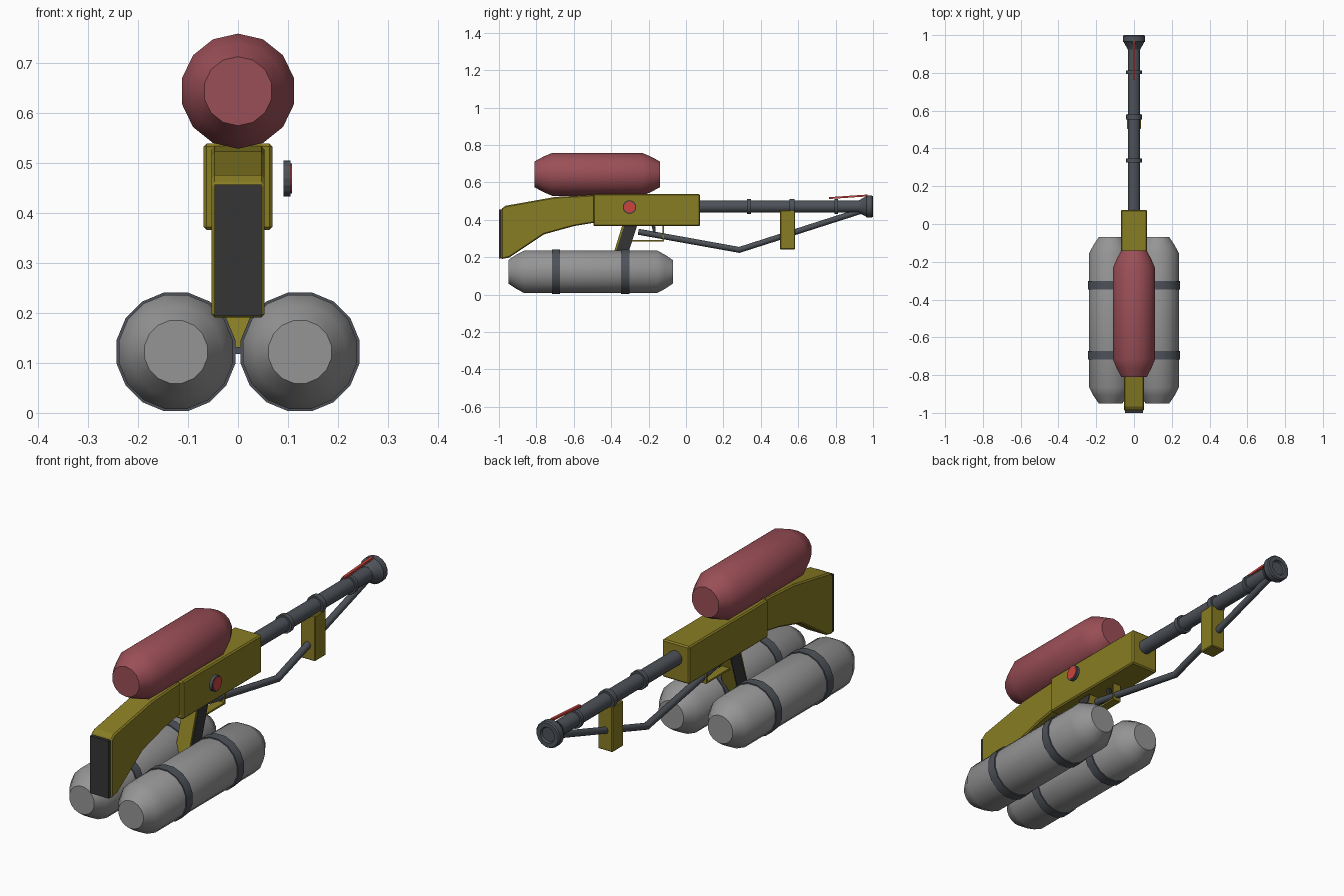
import bpy, bmesh, math
from mathutils import Vector

if "Cube" in bpy.data.objects:
    bpy.data.objects.remove(bpy.data.objects["Cube"])


def material(name, rgb):
    m = bpy.data.materials.new(name)
    m.diffuse_color = (*rgb, 1)
    m.use_nodes = True
    m.node_tree.nodes["Principled BSDF"].inputs["Base Color"].default_value = m.diffuse_color
    return m


OLIVE = material("olive", (0.25, 0.205, 0.017))
RED = material("tank red", (0.33, 0.078, 0.095))
GREY = material("light grey", (0.30, 0.30, 0.30))
METAL = material("gunmetal", (0.075, 0.085, 0.10))
DARK = material("dark rubber", (0.036, 0.036, 0.036))
BRIGHT = material("bright red", (0.60, 0.055, 0.045))


def finish(name, bm, mat, bevel=0, smooth=False):
    bmesh.ops.recalc_face_normals(bm, faces=bm.faces)
    me = bpy.data.meshes.new(name)
    bm.to_mesh(me)
    bm.free()
    me.materials.append(mat)
    ob = bpy.data.objects.new(name, me)
    bpy.context.collection.objects.link(ob)
    if bevel:
        mod = ob.modifiers.new("bevel", 'BEVEL')
        mod.width, mod.segments = bevel, 1
    if smooth:
        bpy.ops.object.select_all(action='DESELECT')
        ob.select_set(True)
        bpy.context.view_layer.objects.active = ob
        bpy.ops.object.shade_smooth_by_angle(angle=math.radians(36))
    return ob


def lathe(name, profile, x, z, mat, sides=16, turn=0.5):
    """Revolve (y, radius) pairs around a line parallel to y."""
    bm = bmesh.new()
    rings = []
    for y, r in profile:
        angles = [2 * math.pi * (i + turn) / sides for i in range(sides)]
        rings.append([bm.verts.new((x + r * math.cos(a), y, z + r * math.sin(a))) for a in angles])
    for a, b in zip(rings, rings[1:]):
        for i in range(sides):
            j = (i + 1) % sides
            bm.faces.new((a[i], a[j], b[j], b[i]))
    bm.faces.new(rings[0])
    bm.faces.new(rings[-1])
    return finish(name, bm, mat, smooth=True)


def slab(name, outline, x0, x1, mat, bevel=0):
    """Extrude a (y, z) outline across x."""
    bm = bmesh.new()
    f = bm.faces.new([bm.verts.new((x0, y, z)) for y, z in outline])
    ext = bmesh.ops.extrude_face_region(bm, geom=[f])
    verts = [v for v in ext["geom"] if isinstance(v, bmesh.types.BMVert)]
    bmesh.ops.translate(bm, vec=(x1 - x0, 0, 0), verts=verts)
    return finish(name, bm, mat, bevel)


def box(name, y0, y1, z0, z1, half, mat, bevel=0):
    return slab(name, [(y0, z0), (y1, z0), (y1, z1), (y0, z1)], -half, half, mat, bevel)


def tank(name, y0, y1, r_end, r, cap, x, z, mat, sides):
    prof = [(y0, r_end), (y0 + cap * 0.5, r_end + (r - r_end) * 0.56), (y0 + cap, r)]
    mirrored = [(y0 + y1 - y, q) for y, q in reversed(prof)]
    return lathe(name, prof + mirrored, x, z, mat, sides)


# Receiver, stock and butt pad
box("receiver", -0.495, 0.075, 0.366, 0.538, 0.069, OLIVE, 0.006)
slab("stock", [(-0.988, 0.458), (-0.965, 0.475), (-0.70, 0.522), (-0.48, 0.534), (-0.48, 0.386),
               (-0.60, 0.366), (-0.76, 0.322), (-0.945, 0.198), (-0.988, 0.190)],
     -0.053, 0.053, OLIVE, 0.006)
box("butt_pad", -1.0, -0.98, 0.194, 0.456, 0.047, DARK)

# Top tank
tank("top_tank", -0.81, -0.14, 0.069, 0.115, 0.095, 0, 0.643, RED, 14)

# Lower twin tanks with straps
for side, s in (("left", -1), ("right", 1)):
    tank(side + "_tank", -0.95, -0.07, 0.064, 0.116, 0.085, s * 0.124, 0.122, GREY, 16)
    for k, y in enumerate((-0.695, -0.325)):
        lathe(f"{side}_strap_{k}", [(y - 0.022, 0.121), (y + 0.022, 0.121)], s * 0.124, 0.122, METAL)
for k, y in enumerate((-0.695, -0.325)):
    box(f"strap_link_{k}", y - 0.022, y + 0.022, 0.118, 0.132, 0.012, METAL)

# Pistol grip with dark side panels
slab("grip", [(-0.338, 0.38), (-0.258, 0.38), (-0.338, 0.13), (-0.415, 0.13)], -0.034, 0.034, OLIVE)
for side, s in (("left", -1), ("right", 1)):
    slab(side + "_grip_panel", [(-0.330, 0.367), (-0.262, 0.367), (-0.336, 0.14), (-0.404, 0.14)],
         s * 0.032, s * 0.038, DARK)

# Trigger and its guard
box("guard_bottom", -0.36, -0.118, 0.283, 0.291, 0.02, OLIVE)
box("guard_front", -0.126, -0.118, 0.287, 0.37, 0.02, OLIVE)
slab("trigger", [(-0.185, 0.37), (-0.165, 0.37), (-0.162, 0.335), (-0.142, 0.308), (-0.150, 0.304),
                 (-0.174, 0.33)], -0.008, 0.008, DARK)

# Barrel, rings and flared muzzle with recess
lathe("barrel", [(0.06, 0.033), (0.95, 0.033)], 0, 0.471, METAL)
for k, (y, w) in enumerate(((0.337, 0.011), (0.567, 0.013), (0.803, 0.009))):
    lathe(f"barrel_ring_{k}", [(y - w, 0.042), (y + w, 0.042)], 0, 0.471, METAL)
lathe("muzzle", [(0.925, 0.034), (0.962, 0.055), (0.966, 0.060), (0.994, 0.060), (1.0, 0.055),
                 (1.0, 0.036), (0.99, 0.032)], 0, 0.471, METAL)

# Front hand block
box("hand_block", 0.503, 0.583, 0.242, 0.45, 0.037, OLIVE, 0.004)

# Bent gas pipe
path = [Vector((0, -0.255, 0.336)), Vector((0, 0.285, 0.239)), Vector((0, 0.94, 0.449))]
curve = bpy.data.curves.new("gas_pipe", 'CURVE')
curve.dimensions = '3D'
curve.bevel_depth, curve.bevel_resolution, curve.use_fill_caps = 0.016, 2, True
spline = curve.splines.new('POLY')
spline.points.add(len(path) - 1)
for p, co in zip(spline.points, path):
    p.co = (*co, 1)
curve.materials.append(METAL)
bpy.context.collection.objects.link(bpy.data.objects.new("gas_pipe", curve))

# Red sight strip
slab("sight_strip", [(0.765, 0.511), (0.97, 0.525), (0.97, 0.535), (0.765, 0.521)], -0.006, 0.006, BRIGHT)

# Side pressure dial
for name, r, x0, x1, mat in (("dial_rim", 0.036, 0.091, 0.105, METAL),
                             ("dial_face", 0.030, 0.100, 0.108, BRIGHT)):
    pts = [(-0.302 + r * math.cos(a * math.pi / 8), 0.468 + r * math.sin(a * math.pi / 8)) for a in range(16)]
    slab(name, pts, x0, x1, mat)
